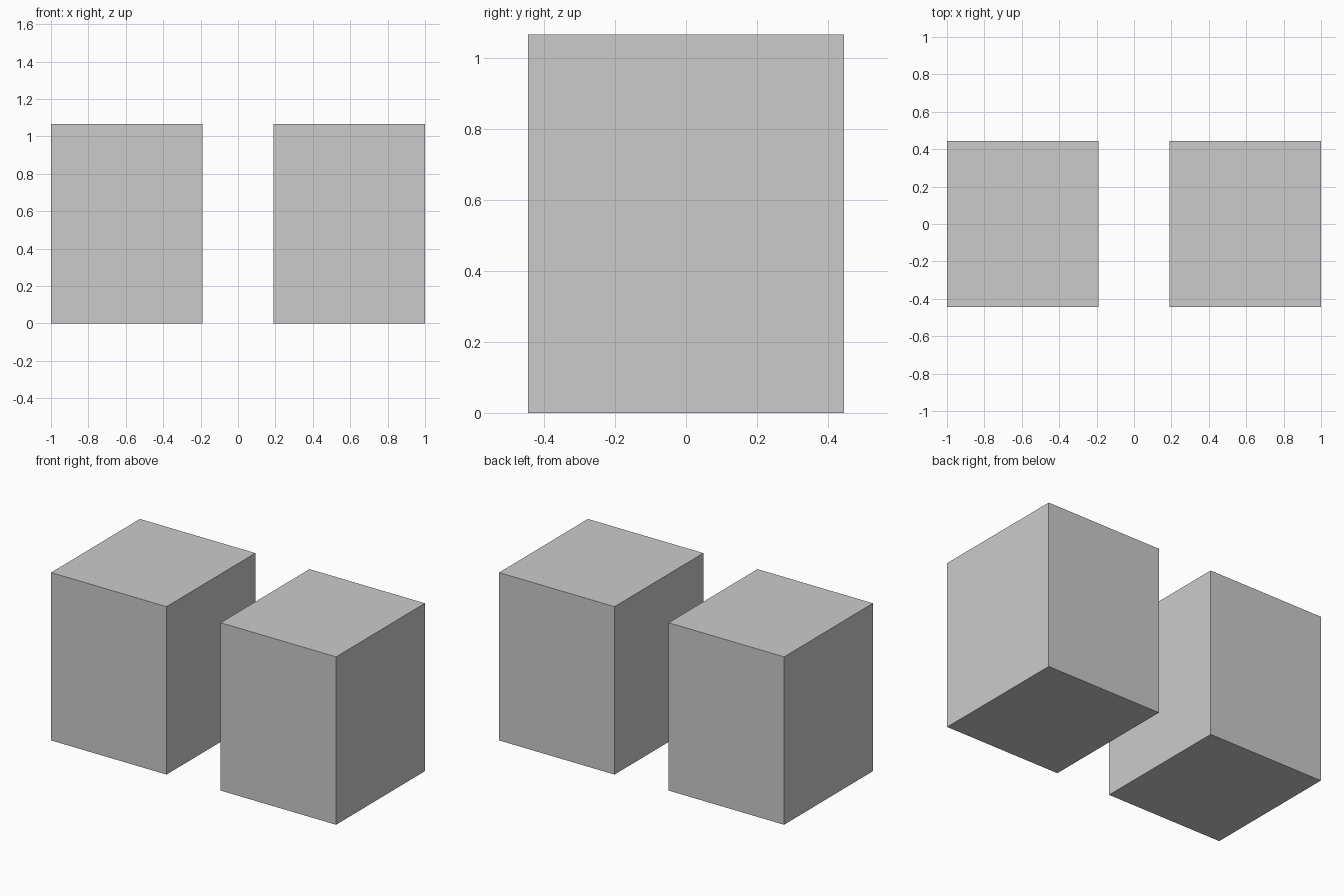
import bpy

if "Cube" in bpy.data.objects:
    bpy.data.objects.remove(bpy.data.objects["Cube"])

INNER, OUTER = 0.19, 1.0   # x extent of each block
DEPTH, HEIGHT = 0.89, 1.065


def block(name, side):
    """Plain box standing on the ground, on the given side of x = 0."""
    bpy.ops.mesh.primitive_cube_add(
        size=1, location=(side * (INNER + OUTER) / 2, 0, HEIGHT / 2))
    obj = bpy.context.object
    obj.name = name
    obj.scale = (OUTER - INNER, DEPTH, HEIGHT)
    bpy.ops.object.transform_apply(location=False, rotation=False, scale=True)


# Two matching blocks with a gap between them
for name, side in (("left_block", -1), ("right_block", 1)):
    block(name, side)
